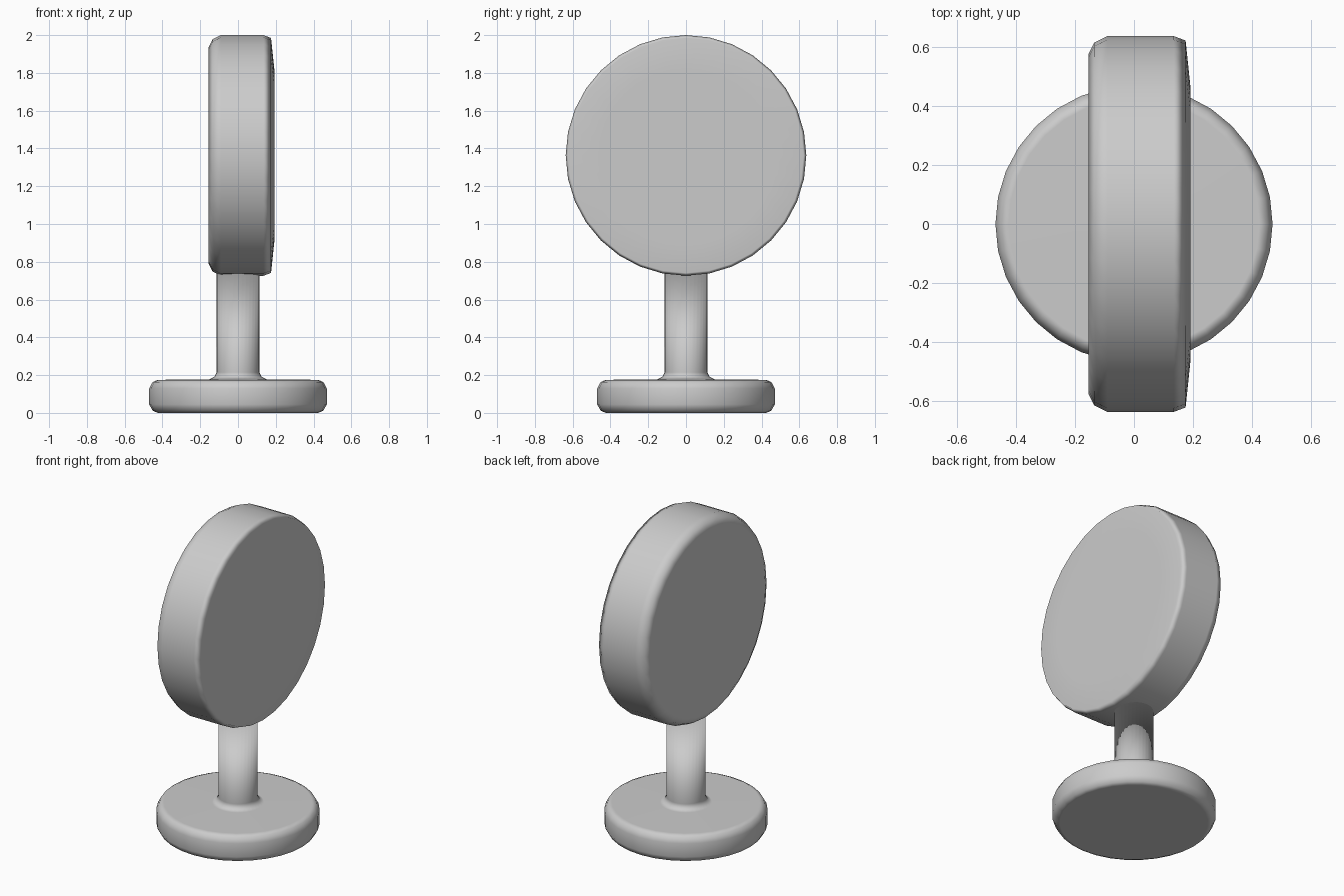
import bpy, bmesh, math
from mathutils import Matrix

cube = bpy.data.objects.get("Cube")
if cube:
    bpy.data.objects.remove(cube, do_unlink=True)

grey = bpy.data.materials.new("light_grey")
grey.use_nodes = True
COLOUR = (0.6, 0.6, 0.6, 1)
grey.diffuse_color = COLOUR
grey.node_tree.nodes["Principled BSDF"].inputs["Base Color"].default_value = COLOUR


def lathe(name, profile, matrix=Matrix(), sides=32):
    """Spin a (radius, height) profile around z, cap both ends, then place it."""
    bm = bmesh.new()
    rings = [[bm.verts.new((r * math.cos(math.tau * i / sides),
                            r * math.sin(math.tau * i / sides), h))
              for i in range(sides)] for r, h in profile]
    for low, high in zip(rings, rings[1:]):
        for i in range(sides):
            j = (i + 1) % sides
            bm.faces.new((low[i], low[j], high[j], high[i]))
    bm.faces.new(rings[0][::-1])
    bm.faces.new(rings[-1])
    bm.transform(matrix)
    for face in bm.faces:
        face.smooth = True
    mesh = bpy.data.meshes.new(name)
    bm.to_mesh(mesh)
    bm.free()
    mesh.materials.append(grey)
    obj = bpy.data.objects.new(name, mesh)
    bpy.context.collection.objects.link(obj)
    # Keep the large flat faces flat while the rims blend smoothly
    normals = obj.modifiers.new("weighted_normals", 'WEIGHTED_NORMAL')
    normals.weight = 100
    return obj


# Round foot with a filleted stem rising into the head
lathe("base_and_stem", [
    (0.425, 0.0), (0.452, 0.012), (0.47, 0.045), (0.47, 0.13),
    (0.452, 0.163), (0.425, 0.175), (0.15, 0.178), (0.126, 0.19),
    (0.113, 0.215), (0.113, 0.80)])

# Upright disc, its axis along x, with a gently domed rim on the +x side
lathe("disc_head", [
    (0.575, -0.155), (0.615, -0.135), (0.637, -0.09), (0.637, 0.135),
    (0.622, 0.175), (0.46, 0.192)],
    Matrix.Translation((0, 0, 1.363)) @ Matrix.Rotation(math.pi / 2, 4, 'Y'))
